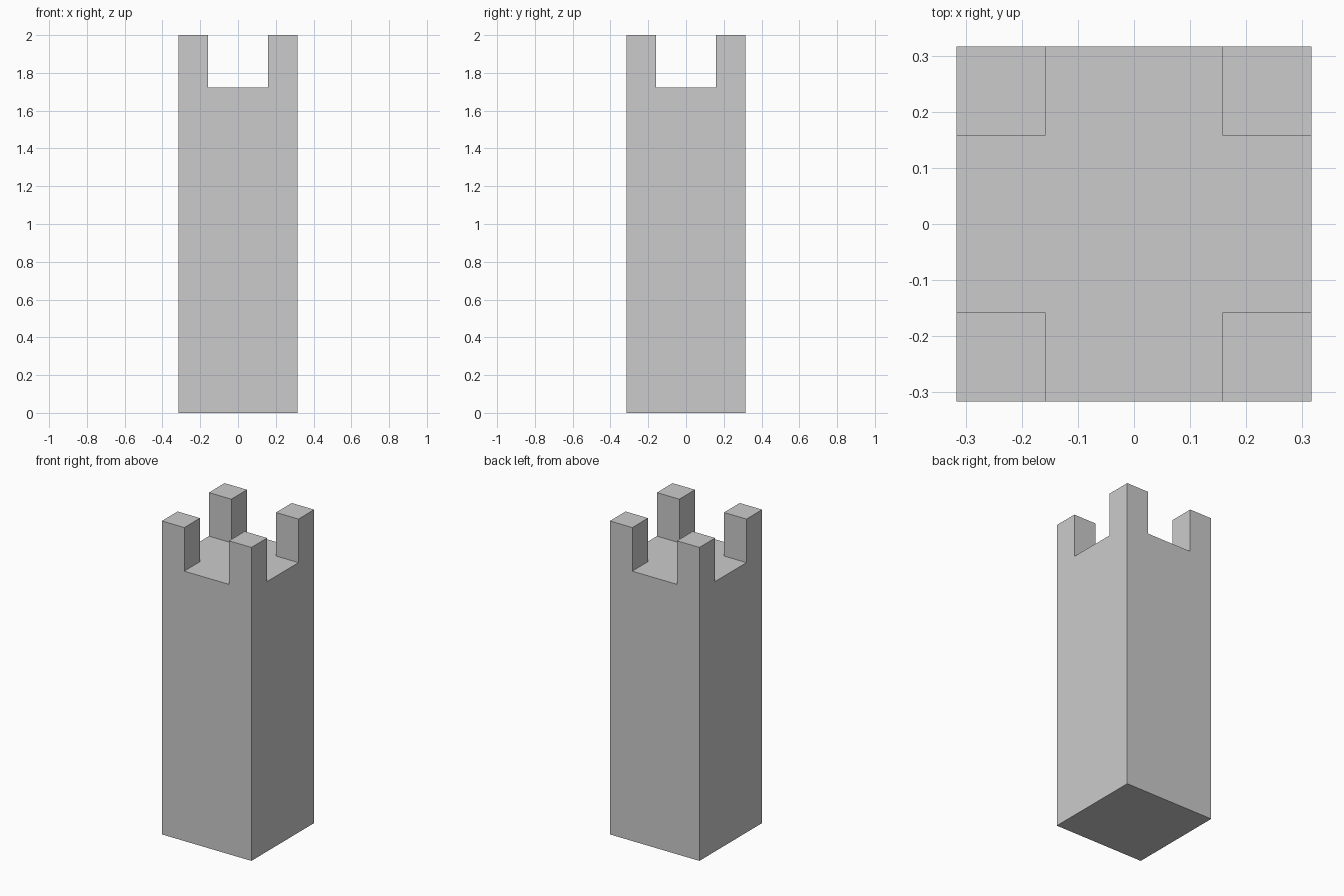
import bpy, bmesh
from mathutils import Matrix, Vector

if "Cube" in bpy.data.objects:
    bpy.data.objects.remove(bpy.data.objects["Cube"])

HALF = 0.316     # half width of the tower
NOTCH = 0.158    # half width of the gaps between the corner posts
FLOOR = 1.722    # height of the roof floor
TOP = 2.0

bm = bmesh.new()

# Tower shaft
bmesh.ops.create_cube(bm, size=1, matrix=Matrix.Translation((0, 0, FLOOR / 2))
                      @ Matrix.Diagonal((2 * HALF, 2 * HALF, FLOOR, 1)))

# Cut lines along the gap edges
for axis in (Vector((1, 0, 0)), Vector((0, 1, 0))):
    for side in (-1, 1):
        bmesh.ops.bisect_plane(bm, geom=bm.verts[:] + bm.edges[:] + bm.faces[:],
                               plane_co=axis * side * NOTCH, plane_no=axis)

# Corner battlements raised from the roof floor
bm.normal_update()
corners = []
for f in bm.faces:
    c = f.calc_center_median()
    if f.normal.z > 0.9 and min(abs(c.x), abs(c.y)) > NOTCH:
        corners.append(f)
raised = bmesh.ops.extrude_discrete_faces(bm, faces=corners)["faces"]
for v in {v for f in raised for v in f.verts}:
    v.co.z = TOP

# Merge coplanar faces into clean walls
bmesh.ops.dissolve_limit(bm, angle_limit=0.01, verts=bm.verts[:], edges=bm.edges[:])
bmesh.ops.recalc_face_normals(bm, faces=bm.faces[:])

mesh = bpy.data.meshes.new("tower")
bm.to_mesh(mesh)
bm.free()
bpy.context.collection.objects.link(bpy.data.objects.new("tower", mesh))
